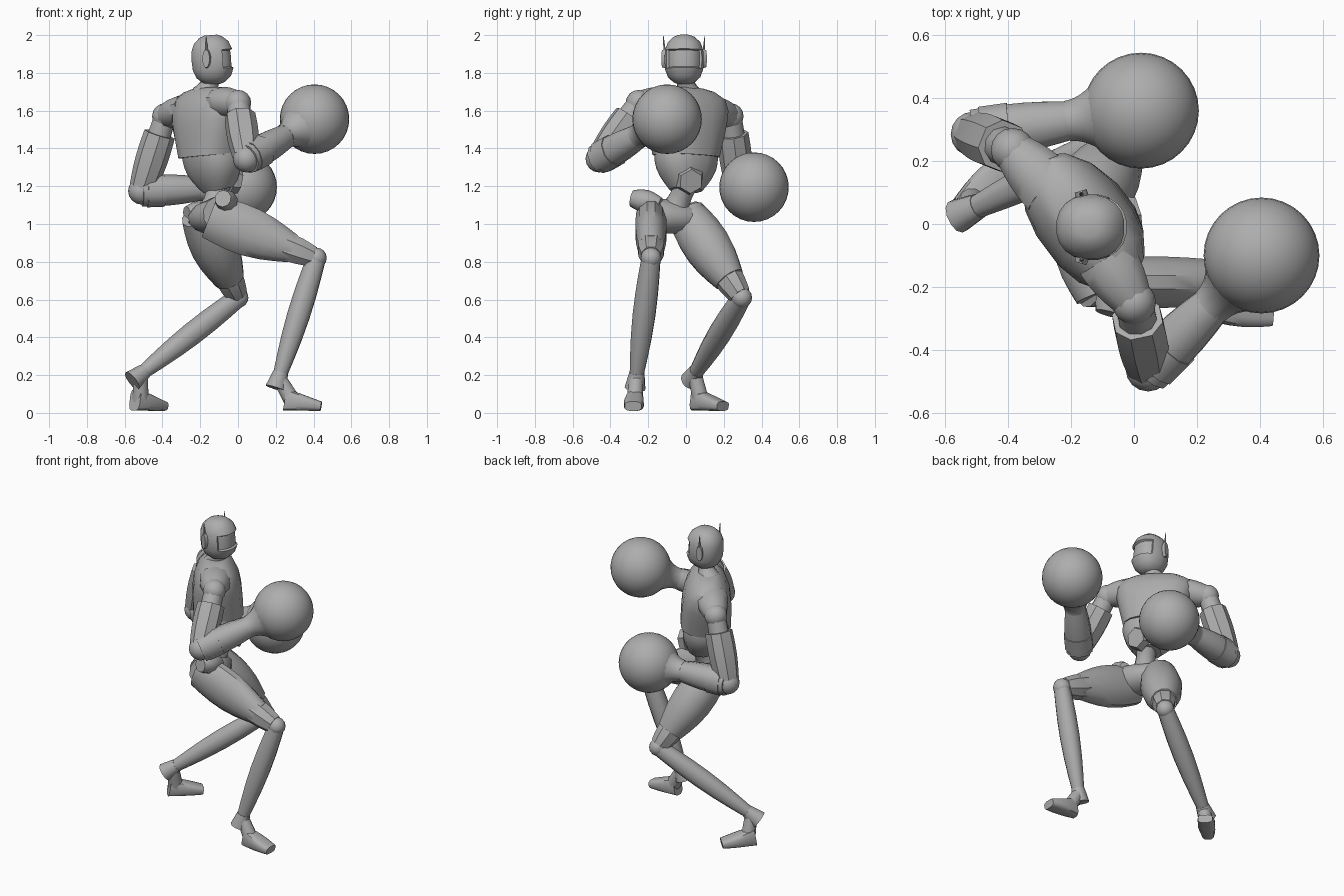
import bpy, bmesh, math
from mathutils import Vector

cube = bpy.data.objects.get("Cube")
if cube:
    bpy.data.objects.remove(cube, do_unlink=True)

GREY = (0.42, 0.42, 0.42, 1)
grey = bpy.data.materials.new("plain grey")
grey.use_nodes = True
grey.diffuse_color = GREY
grey.node_tree.nodes["Principled BSDF"].inputs["Base Color"].default_value = GREY

UP = Vector((0, 0, 1))


def finish(name, bm, angle=40):
    """Turn the working mesh into a named, shaded object."""
    bmesh.ops.recalc_face_normals(bm, faces=bm.faces)
    mesh = bpy.data.meshes.new(name)
    bm.to_mesh(mesh)
    bm.free()
    mesh.materials.append(grey)
    part = bpy.data.objects.new(name, mesh)
    bpy.context.collection.objects.link(part)
    bpy.ops.object.select_all(action='DESELECT')
    part.select_set(True)
    bpy.context.view_layer.objects.active = part
    bpy.ops.object.shade_smooth_by_angle(angle=math.radians(angle))


def taper(start, end, bulge=0):
    """Radius rule running from start to end and swelling in the middle."""
    return lambda k: start + (end - start) * k + bulge * math.sin(math.pi * k)


def dome(radius, sharpness):
    """Radius rule for a form rounded off at both ends."""
    return lambda k: radius * (1.1 - abs(2 * k - 1) ** sharpness) ** 0.5


def tube(start, end, width, depth=None, front=UP, sides=12, boxy=1, steps=8):
    """Skin cross-sections along a line; a smaller boxy power squares them off."""
    bm = bmesh.new()
    start, end = Vector(start), Vector(end)
    axis = (end - start).normalized()
    across = Vector(front).cross(axis).normalized()
    forward = axis.cross(across)
    depth = depth or width

    def power(value):
        return math.copysign(abs(value) ** boxy, value)

    rings = []
    for step in range(steps + 1):
        k = (1 - math.cos(math.pi * step / steps)) / 2
        centre = start.lerp(end, k)
        ring = []
        for i in range(sides):
            turn = math.tau * (i + 0.5) / sides
            ring.append(bm.verts.new(centre + across * width(k) * power(math.cos(turn))
                                     + forward * depth(k) * power(math.sin(turn))))
        rings.append(ring)
    for lower, upper in zip(rings, rings[1:]):
        for i in range(sides):
            j = (i + 1) % sides
            bm.faces.new((lower[i], lower[j], upper[j], upper[i]))
    bm.faces.new(rings[0])
    bm.faces.new(rings[-1])
    return bm


def limb(name, start, end, width, depth=None, **options):
    finish(name, tube(start, end, width, depth, **options))


def ball(name, centre, radius, segments=16):
    bm = bmesh.new()
    bmesh.ops.create_uvsphere(bm, u_segments=segments, v_segments=segments // 2, radius=radius)
    bmesh.ops.translate(bm, verts=bm.verts, vec=centre)
    finish(name, bm, 60)


def between(start, end, k):
    return Vector(start).lerp(Vector(end), k)


# Torso, turned between the two shoulders and rolled towards the left one
facing = Vector((0.8, 0.6, 0))
waist = Vector((-0.1, 0, 1.18))
ribs = Vector((-0.145, 0, 1.36))
collar = Vector((-0.17, 0.01, 1.72))
limb("abdomen", waist, between(ribs, collar, 0.1), taper(0.09, 0.17, 0.035),
     taper(0.075, 0.135, 0.02), front=facing, sides=16, boxy=0.85)
limb("chest", ribs, collar,
     lambda k: (0.165 + 0.1 * k) * (1.12 - k ** 8) ** 0.5,
     lambda k: 0.145 * (1.12 - k ** 4) ** 0.5, front=facing, sides=16, boxy=0.8)
belly = between(waist, ribs, 0.4)
buckle = Vector((0.95, 0.2, -0.2))
limb("belly_plate", belly + buckle * 0.09, belly + buckle * 0.135, taper(0.08, 0.065), sides=6, steps=2)

# Neck and head, with a sunken visor
face = Vector((1, 0, 0))
chin = Vector((-0.125, -0.01, 1.74))
crown = Vector((-0.145, -0.01, 2))
limb("neck", collar - UP * 0.03, between(chin, crown, 0.2), taper(0.075, 0.05, -0.015))
head = tube(chin, crown, dome(0.1, 3), dome(0.107, 3), front=face, sides=20, boxy=0.9)
bmesh.ops.recalc_face_normals(head, faces=head.faces)
middle = between(chin, crown, 0.52)
visor = [f for f in head.faces if f.normal.x > 0.5
         and abs(f.calc_center_median().z - middle.z) < 0.06]
bmesh.ops.inset_region(head, faces=visor, thickness=0.006, depth=-0.012)
finish("head", head)
for label, side in (("right", -1), ("left", 1)):
    out = Vector((-0.03, side * 0.1, 0))
    ear = middle + out
    limb(label + "_ear", middle + out * 0.8, middle + out * 1.15, taper(0.024, 0.02), taper(0.055, 0.048))
    limb(label + "_antenna", ear, ear + UP * 0.12 + out * 0.1, taper(0.01, 0.002),
         front=face, sides=6, steps=2)

# Pelvis with a flare on each hip
right_hip = Vector((-0.09, -0.22, 1.05))
left_hip = Vector((-0.19, 0.07, 1.02))
middle_hip = between(right_hip, left_hip, 0.5)
limb("pelvis", right_hip, left_hip, taper(0.1, 0.08, 0.03), taper(0.1, 0.07, 0.005))
limb("waist_joint", middle_hip, waist + UP * 0.03, taper(0.1, 0.065, -0.02), front=face)
flares = {"right": ((-0.06, -0.21, 1.12), (0.02, 0.075, -0.015)),
          "left": ((-0.21, 0.05, 1.06), (0.06, 0.03, 0.01))}
for label, (brim, reach) in flares.items():
    brim, reach = Vector(brim), Vector(reach)
    limb(label + "_hip_flare", brim - reach, brim + reach, taper(0.045, 0.035, 0.02), sides=10)

# Legs, each with a thigh depth rule of its own
legs = {
    "right": dict(top=(-0.15, -0.185, 1.04), knee=(0.415, -0.185, 0.82), ankle=(0.2, -0.27, 0.13),
                  heel=(0.25, -0.27, 0.07), toe=(0.44, -0.28, 0.035),
                  width=taper(0.08, 0.07, 0.01), depth=taper(0.12, 0.078, 0.035)),
    "left": dict(top=(-0.2, 0, 1.05), knee=(0, 0.295, 0.61), ankle=(-0.56, 0.025, 0.17),
                 heel=(-0.545, 0.05, 0.07), toe=(-0.4, 0.195, 0.035),
                 width=taper(0.105, 0.08, 0.035), depth=taper(0.105, 0.085, 0.035)),
}
for label, leg in legs.items():
    top, knee, ankle, heel, toe, width, depth = leg.values()
    limb(label + "_thigh", top, between(top, knee, 0.78), width, depth)
    limb(label + "_thigh_cuff", between(top, knee, 0.7), between(top, knee, 0.97),
         taper(0.074, 0.056, 0.006), taper(0.08, 0.058, 0.006), sides=8, steps=4, boxy=0.9)
    ball(label + "_knee", knee, 0.055)
    shin_end = between(knee, ankle, 0.88)
    limb(label + "_shin", knee, shin_end, taper(0.05, 0.038, 0.016), boxy=0.9)
    limb(label + "_shin_flare", shin_end, ankle, taper(0.04, 0.055), boxy=0.9, steps=3)
    instep = between(heel, toe, 0.2)
    limb(label + "_ankle", between(knee, ankle, 0.92), instep, taper(0.038, 0.045), front=face)
    limb(label + "_foot", heel, toe, taper(0.04, 0.045, 0.01), taper(0.06, 0.025), boxy=0.6)

# Arms ending in round gloves
arms = {
    "right": dict(shoulder=(0, -0.25, 1.64), elbow=(0.045, -0.46, 1.345), glove=(0.405, -0.1, 1.555)),
    "left": dict(shoulder=(-0.385, 0.235, 1.57), elbow=(-0.51, 0.285, 1.175), glove=(0.022, 0.36, 1.195)),
}
for label, arm in arms.items():
    shoulder, elbow, glove = arm.values()
    inner = between(ribs, collar, 0.8)
    limb(label + "_shoulder_cap", between(inner, shoulder, 0.45), between(inner, shoulder, 1.04),
         taper(0.1, 0.06, 0.01), taper(0.08, 0.06, 0.01), sides=10)
    ball(label + "_shoulder", shoulder, 0.07)
    limb(label + "_upper_arm_joint", shoulder, between(shoulder, elbow, 0.4), taper(0.06, 0.065), sides=10)
    limb(label + "_upper_arm", between(shoulder, elbow, 0.24), between(shoulder, elbow, 0.95),
         taper(0.082, 0.07, 0.008), sides=8, boxy=0.9)
    ball(label + "_elbow", elbow, 0.072)
    limb(label + "_forearm", elbow, between(elbow, glove, 0.62), taper(0.082, 0.06, 0.01), sides=10, boxy=0.9)
    limb(label + "_forearm_band", between(elbow, glove, 0.05), between(elbow, glove, 0.22),
         taper(0.088, 0.088), sides=10, boxy=0.9, steps=1)
    limb(label + "_glove_cuff", between(elbow, glove, 0.56), between(elbow, glove, 0.75),
         lambda k: 0.066 + 0.05 * k * k, sides=16)
    ball(label + "_glove", glove, 0.184, 32)
